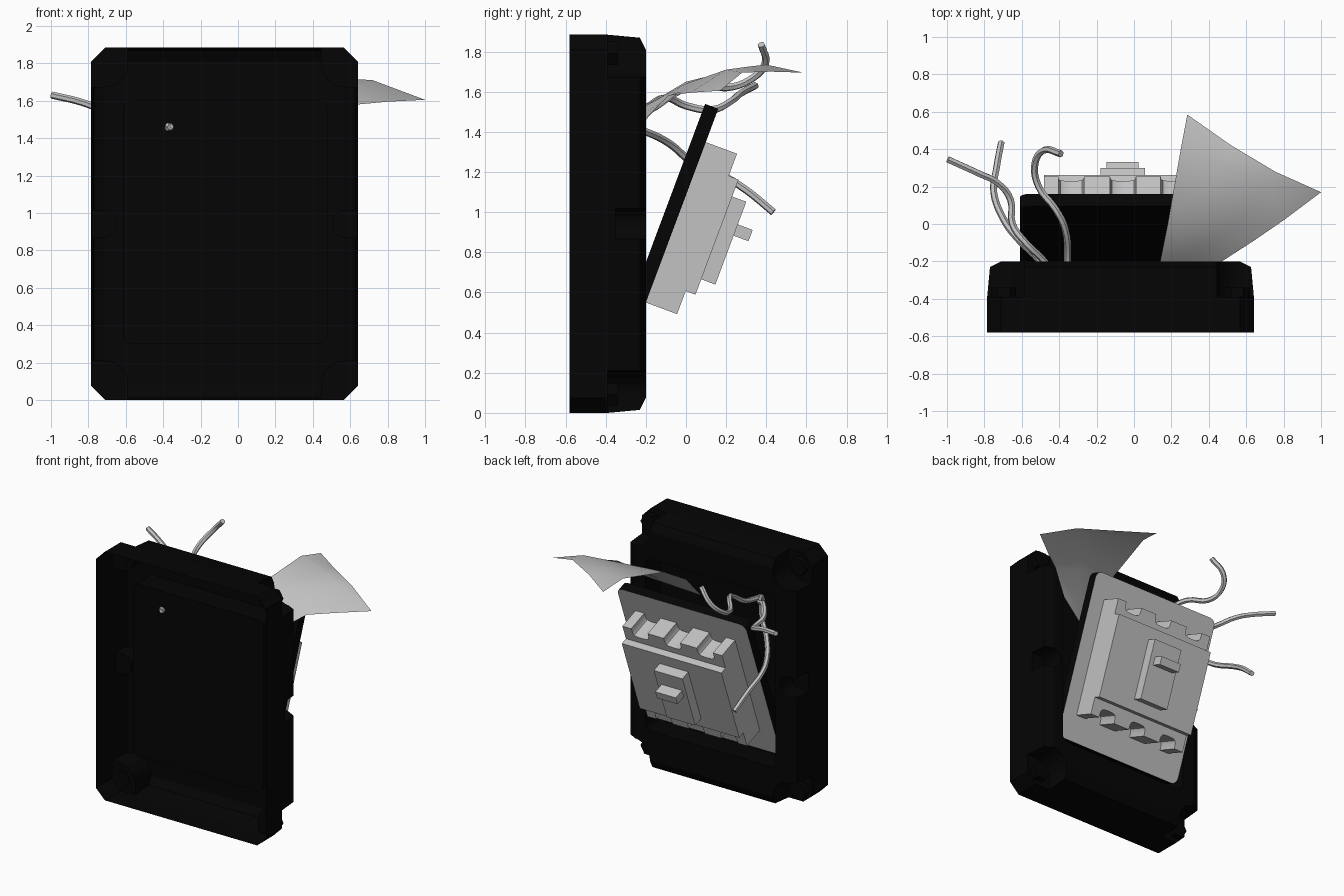
import bpy, bmesh, math
from mathutils import Matrix

cube = bpy.data.objects.get("Cube")
if cube:
    bpy.data.objects.remove(cube, do_unlink=True)


def material(name, value):
    m = bpy.data.materials.new(name)
    m.use_nodes = True
    color = (value, value, value, 1)
    m.diffuse_color = color
    m.node_tree.nodes["Principled BSDF"].inputs["Base Color"].default_value = color
    return m


black = material("black plastic", 0.0013)
grey = material("light grey", 0.54)
CX, CZ = -0.072, 0.942          # centre of the enclosure
UPRIGHT = Matrix.Identity(4)
TILTED = Matrix.Translation((0, -0.2, 0.55)) @ Matrix.Rotation(math.radians(-20.5), 4, 'X')


def add_object(name, bm, mat, frame=UPRIGHT):
    bmesh.ops.recalc_face_normals(bm, faces=bm.faces)
    mesh = bpy.data.meshes.new(name)
    bm.to_mesh(mesh)
    bm.free()
    mesh.materials.append(mat)
    obj = bpy.data.objects.new(name, mesh)
    obj.matrix_world = frame
    bpy.context.collection.objects.link(obj)
    return obj


def smooth(obj):
    bpy.ops.object.select_all(action='DESELECT')
    obj.select_set(True)
    bpy.context.view_layer.objects.active = obj
    bpy.ops.object.convert(target='MESH')
    bpy.ops.object.shade_smooth_by_angle()


def loft(bm, rings):
    """Closed solid through (y, outline) rings; each outline is a list of (x, z)."""
    loops = [[bm.verts.new((x, y, z)) for x, z in pts] for y, pts in rings]
    for a, b in zip(loops, loops[1:]):
        for i in range(len(a)):
            j = (i + 1) % len(a)
            bm.faces.new((a[i], a[j], b[j], b[i]))
    bm.faces.new(loops[0])
    bm.faces.new(loops[-1])


def circle(x, z, r, n):
    return [(x + r * math.cos(math.tau * i / n), z + r * math.sin(math.tau * i / n)) for i in range(n)]


def octagon(inset=0, cut=0.075):
    w, h = 0.713 - inset, 0.942 - inset
    pts = [(w, cut - h), (w, h - cut), (w - cut, h), (cut - w, h),
           (-w, h - cut), (-w, cut - h), (cut - w, -h), (w - cut, -h)]
    return [(CX + x, CZ + z) for x, z in pts]


def rounded_rect(x0, x1, z0, z1, r, n=4):
    pts = []
    for k, (x, z) in enumerate([(x1 - r, z1 - r), (x0 + r, z1 - r), (x0 + r, z0 + r), (x1 - r, z0 + r)]):
        for i in range(n + 1):
            a = math.pi / 2 * (k + i / n)
            pts.append((x + r * math.cos(a), z + r * math.sin(a)))
    return pts


def prism(name, outline, y0, y1, mat, frame=UPRIGHT):
    bm = bmesh.new()
    loft(bm, [(y0, outline), (y1, outline)])
    return add_object(name, bm, mat, frame)


def block(name, x0, x1, y0, y1, z0, z1):
    """Box on the tilted panel: across, outward and up ranges."""
    prism(name, [(x0, z0), (x1, z0), (x1, z1), (x0, z1)], y0, y1, grey, TILTED)


def pocket(x, z, half_w, half_h, r, depth):
    outline = rounded_rect(x - half_w, x + half_w, z - half_h, z + half_h, r, 6)
    return prism("pocket_cutter", outline, depth, 0, black)


# Enclosure: tapered octagonal shell, open at the front
bm = bmesh.new()
loft(bm, [(-0.58, octagon()), (-0.39, octagon()), (-0.23, octagon(0.015)), (-0.2, octagon(0.075))])
shell = add_object("enclosure_shell", bm, black)

# Recess and screw pockets cut into the back of the shell
cutters = [prism("recess_cutter", rounded_rect(-0.612, 0.48, 0.3, 1.6, 0.05), -0.383, 0, black)]
for side in (-1, 1):
    cutters.append(pocket(CX + side * 0.735, CZ, 0.16, 0.075, 0.07, -0.35))
    for end in (-1, 1):
        cutters.append(pocket(CX + side * 0.765, CZ + end * 0.99, 0.25, 0.26, 0.13, -0.39))
        prism("corner_screw", circle(CX + side * 0.625, CZ + end * 0.85, 0.067, 6), -0.395, -0.34, black)

bpy.context.view_layer.objects.active = shell
for cutter in cutters:
    cutter.hide_render = True
    mod = shell.modifiers.new("cut", 'BOOLEAN')
    mod.operation = 'DIFFERENCE'
    mod.solver = 'EXACT'
    mod.object = cutter
    bpy.ops.object.modifier_apply(modifier=mod.name)
    bpy.data.objects.remove(cutter, do_unlink=True)

bm = bmesh.new()
bm.from_mesh(shell.data)
front = [f for f in bm.faces if all(v.co.y < -0.57 for v in f.verts)]
bmesh.ops.delete(bm, geom=front, context='FACES')
bm.to_mesh(shell.data)
bm.free()

# Tilted panel: black slab with a grey outer face
panel = prism("tilted_panel", rounded_rect(-0.61, 0.47, -0.19, 1.03, 0.05), -0.07, 0, black, TILTED)
panel.data.materials.append(grey)
for face in panel.data.polygons:
    if face.normal.y > 0.9:
        face.material_index = 1

# Breaker: stepped body, switch block and lever
L, R = -0.48, 0.355
block("breaker_body", L, R, 0, 0.218, 0.123, 0.735)
block("switch_block", -0.18, 0.06, 0.21, 0.293, 0.205, 0.645)
block("switch_lever", -0.147, 0.025, 0.29, 0.372, 0.465, 0.525)


# Terminal rows with three square-shouldered scoops each
def terminals(name, inner, outer):
    direction = math.copysign(1, inner - outer)
    outline = [(L, inner), (L, outer)]
    for x in (-0.336, -0.059, 0.212):
        for i in range(9):
            a = math.pi * (1 - i / 8)
            across = math.copysign(abs(math.cos(a)) ** 0.5, math.cos(a))
            depth = abs(math.sin(a)) ** 0.5 if 0 < i < 8 else 0
            outline.append((x + 0.069 * across, outer + direction * 0.068 * depth))
    outline += [(R, outer), (R, inner)]
    smooth(prism(name, outline, 0, 0.166, grey, TILTED))


terminals("lower_terminals", 0.123, 0)
terminals("upper_terminals", 0.735, 0.853)

# Curved fan-shaped sheet, from its narrow root to its wide drooping edge
root = (0.12, -0.36, 1.35)
rails = [
    [(0.14, -0.2, 1.53), (0.18, 0.0, 1.65), (0.25, 0.4, 1.735), (0.285, 0.585, 1.695)],
    [(0.25, -0.2, 1.5), (0.33, 0.0, 1.64), (0.48, 0.31, 1.725), (0.52, 0.42, 1.7)],
    [(0.36, -0.2, 1.47), (0.48, -0.03, 1.6), (0.72, 0.2, 1.71), (0.755, 0.28, 1.695)],
    [(0.47, -0.2, 1.46), (0.64, -0.09, 1.58), (0.8, 0.02, 1.595), (1.0, 0.17, 1.605)],
]
bm = bmesh.new()
tip = bm.verts.new(root)
grid = [[bm.verts.new(p) for p in rail] for rail in rails]
for a, b in zip(grid, grid[1:]):
    bm.faces.new((tip, b[0], a[0]))
    for i in range(3):
        bm.faces.new((a[i], b[i], b[i + 1], a[i + 1]))
sheet = add_object("curved_sheet", bm, grey)
if sum(f.normal.z for f in sheet.data.polygons) < 0:
    sheet.data.flip_normals()
sheet.data.shade_smooth()


# Loose wires leaving the recess
def wire(name, points):
    curve = bpy.data.curves.new(name, 'CURVE')
    curve.dimensions = '3D'
    curve.bevel_depth = 0.019
    curve.bevel_resolution = 1
    curve.resolution_u = 4
    curve.use_fill_caps = True
    spline = curve.splines.new('BEZIER')
    spline.bezier_points.add(len(points) - 1)
    for bp, p in zip(spline.bezier_points, points):
        bp.co = p
        bp.handle_left_type = bp.handle_right_type = 'AUTO'
    curve.materials.append(grey)
    obj = bpy.data.objects.new(name, curve)
    bpy.context.collection.objects.link(obj)
    smooth(obj)


start = (-0.362, -0.395, 1.46)
wire("side_wire", [start, (-0.48, -0.2, 1.52), (-0.58, -0.1, 1.57), (-0.65, 0.0, 1.53),
                   (-0.66, 0.13, 1.51), (-0.73, 0.22, 1.55), (-0.83, 0.27, 1.59), (-0.995, 0.345, 1.63)])
wire("lower_wire", [start, (-0.5, -0.2, 1.4), (-0.62, -0.08, 1.34), (-0.7, 0.03, 1.25),
                    (-0.75, 0.17, 1.19), (-0.735, 0.3, 1.11), (-0.71, 0.435, 1.0)])
wire("upper_wire", [start, (-0.355, -0.2, 1.5), (-0.37, -0.02, 1.61), (-0.42, 0.08, 1.64), (-0.51, 0.2, 1.62),
                    (-0.53, 0.32, 1.66), (-0.48, 0.395, 1.74), (-0.39, 0.375, 1.835)])
